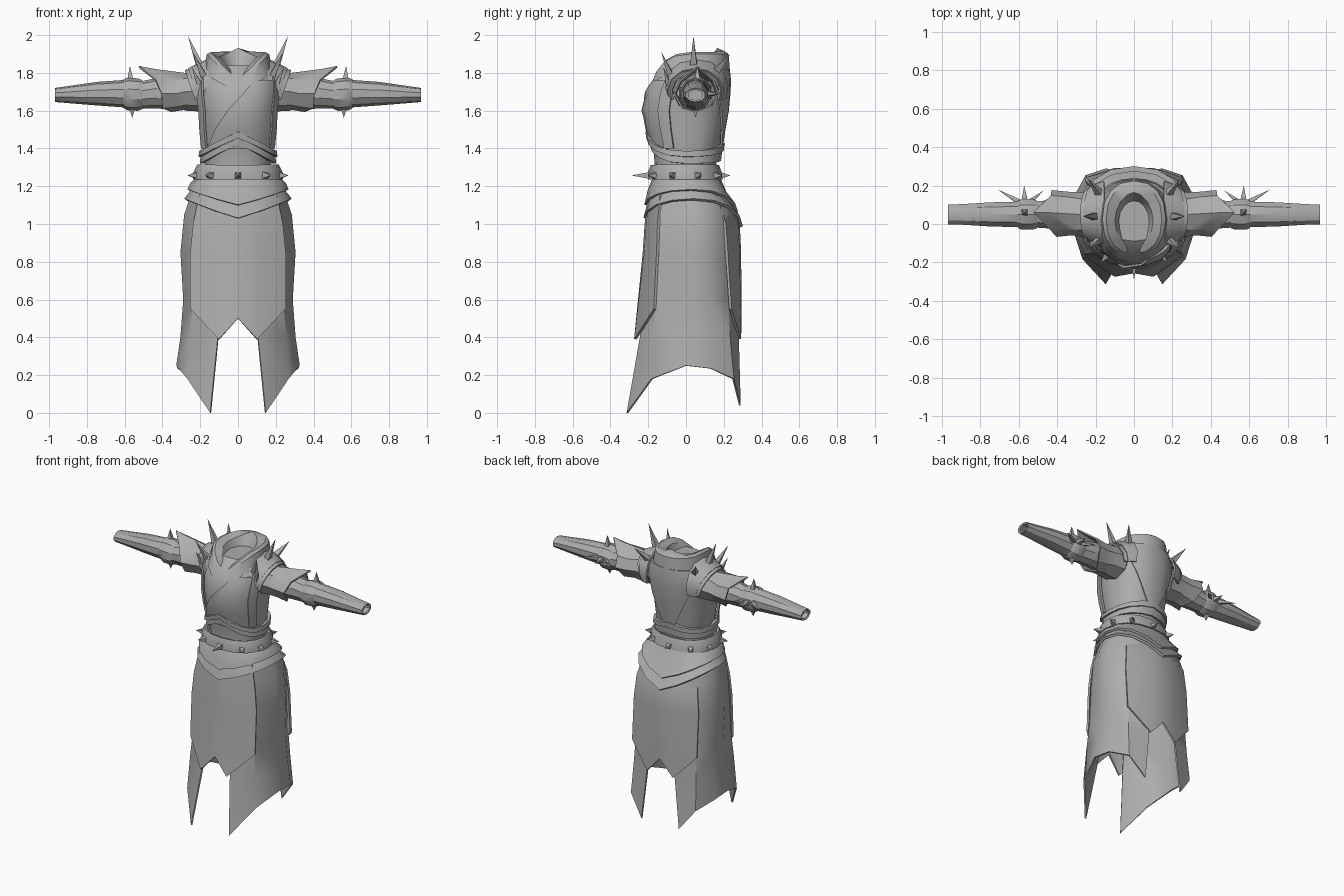
import bpy, bmesh, math
from mathutils import Vector

if "Cube" in bpy.data.objects:
    bpy.data.objects.remove(bpy.data.objects["Cube"])

cloth = bpy.data.materials.new("grey cloth")
cloth.diffuse_color = (0.42, 0.42, 0.42, 1)
cloth.use_nodes = True
cloth.node_tree.nodes["Principled BSDF"].inputs["Base Color"].default_value = cloth.diffuse_color


def finish(name, bm, thick=0, mirror=False, angle=32):
    """Turn a bmesh into a finished, shaded object."""
    bmesh.ops.recalc_face_normals(bm, faces=bm.faces)
    me = bpy.data.meshes.new(name)
    bm.to_mesh(me)
    bm.free()
    ob = bpy.data.objects.new(name, me)
    bpy.context.collection.objects.link(ob)
    me.materials.append(cloth)
    if thick:
        s = ob.modifiers.new("thickness", 'SOLIDIFY')
        s.thickness, s.offset = thick, 0
    if mirror:
        ob.modifiers.new("mirror", 'MIRROR')
    bpy.ops.object.select_all(action='DESELECT')
    ob.select_set(True)
    bpy.context.view_layer.objects.active = ob
    bpy.ops.object.convert(target='MESH')
    bpy.ops.object.shade_smooth_by_angle(angle=math.radians(angle))
    return ob


def sheet(name, rows, closed=False, cap=False, **kw):
    """Skin rows of points; cap closes the last row."""
    bm = bmesh.new()
    grid = [[bm.verts.new(p) for p in r] for r in rows]
    n = len(rows[0])
    for a, b in zip(grid, grid[1:]):
        for i in range(n if closed else n - 1):
            j = (i + 1) % n
            bm.faces.new((a[i], a[j], b[j], b[i]))
    if cap:
        bm.faces.new(grid[-1])
    return finish(name, bm, **kw)


def spikes(name, items, mirror=False):
    """Four-sided spikes from (base, tip, radius)."""
    bm = bmesh.new()
    for base, tip, r in items:
        base, tip = Vector(base), Vector(tip)
        d = (tip - base).normalized()
        u = d.orthogonal().normalized()
        w = d.cross(u)
        foot = [bm.verts.new(base + r * (u * math.cos(a) + w * math.sin(a)))
                for a in (0, math.pi / 2, math.pi, 1.5 * math.pi)]
        top = bm.verts.new(tip)
        bm.faces.new(foot)
        for i in range(4):
            bm.faces.new((foot[i], foot[(i + 1) % 4], top))
    return finish(name, bm, mirror=mirror)


def around(t, rx, yf, yb, e=0.88):
    """Point on a slightly boxy oval, t = 0 at the front."""
    s, c = math.sin(t), math.cos(t)
    x = math.copysign(abs(s) ** e, s) * rx
    return x, (yf + yb) / 2 - math.copysign(abs(c) ** e, c) * (yb - yf) / 2


def ring(rx, yf, yb, zf, zs=None, zb=None, n=16, e=0.88):
    """Oval ring with separate front, side and back heights."""
    zs = zf if zs is None else zs
    zb = zf if zb is None else zb
    pts = []
    for i in range(n):
        t = 2 * math.pi * i / n
        end = zf if math.cos(t) >= 0 else zb
        pts.append((*around(t, rx, yf, yb, e), end + (zs - end) * abs(math.sin(t))))
    return pts


def arm_ring(x, cz, ry, rz, cy=0.05, n=10):
    return [(x, cy + ry * math.sin(2 * math.pi * i / n),
             cz + rz * math.cos(2 * math.pi * i / n)) for i in range(n)]


# torso: height, half width, front, back
BODY = [(1.20, .18, -.16, .155), (1.30, .17, -.165, .155), (1.40, .185, -.172, .18),
        (1.50, .195, -.20, .195), (1.60, .20, -.222, .213), (1.70, .212, -.205, .222),
        (1.78, .21, -.165, .225), (1.84, .165, -.09, .215)]


def body(t, z, off):
    """Point just outside the torso."""
    for a, b in zip(BODY, BODY[1:]):
        if z <= b[0]:
            break
    k = (z - a[0]) / (b[0] - a[0])
    w, f, r = [a[i] + (b[i] - a[i]) * k for i in (1, 2, 3)]
    return (*around(t, w + off, f - off, r + off), z)


def panel(name, left, right, zs, cols=6, off=0.008, mirror=False):
    """Plate lying on the torso between two angle rules."""
    rows = []
    for z in zs:
        a, b = left(z), right(z)
        rows.append([body(a + (b - a) * i / cols, z, off) for i in range(cols + 1)])
    return sheet(name, rows, thick=0.012, mirror=mirror)


sheet("torso", [ring(w, f, b, z) for z, w, f, b in BODY], closed=True, cap=True)

ZS = [1.40, 1.50, 1.60, 1.70, 1.76]
panel("chest_wrap", lambda z: -0.95 + (z - 1.40) * 3.6, lambda z: 1.0, ZS)
panel("side_strap", lambda z: 0.95, lambda z: 1.25, ZS + [1.8], cols=2, off=0.014, mirror=True)
panel("back_plate", lambda z: math.pi - 0.15 - (z - 1.4) * 2.3,
      lambda z: math.pi + 0.15 + (z - 1.4) * 2.3, ZS + [1.82], cols=8)

# collar with a pointed neck opening
sheet("collar", [ring(.185, -.20, .232, 1.70, 1.80, 1.82),
                 ring(.165, -.17, .225, 1.75, 1.90, 1.90),
                 ring(.145, -.155, .205, 1.765, 1.91, 1.915),
                 ring(.10, -.13, .165, 1.765, 1.885, 1.932, e=1.1),
                 ring(.07, -.08, .12, 1.77, 1.82, 1.84, e=1.1)],
      closed=True, cap=True)

# pointed waist bands
sheet("waist_band_upper", [ring(.195, -.205, .195, 1.49, 1.385, 1.43),
                           ring(.20, -.20, .19, 1.455, 1.355, 1.39)], closed=True, thick=.02)
sheet("waist_band_lower", [ring(.19, -.19, .185, 1.46, 1.36, 1.39),
                           ring(.195, -.185, .178, 1.42, 1.32, 1.335)], closed=True, thick=.015)

# belt and its spikes
sheet("belt", [ring(.207, -.178, .165, 1.31), ring(.225, -.19, .178, 1.275),
               ring(.228, -.192, .185, 1.235)], closed=True, thick=.02)
studs = []
for i in range(10):
    t = 2 * math.pi * i / 10
    x, y = around(t, .225, -.19, .18)
    l = 0.10 if i == 0 else 0.055
    studs.append(((x, y, 1.257), (x + l * math.sin(t), y - l * math.cos(t), 1.257), .026))
spikes("belt_spikes", studs)

# two layers of pointed hip plates
sheet("hip_plate_upper", [ring(.215, -.17, .175, 1.24), ring(.245, -.195, .215, 1.18, 1.215, 1.15),
                          ring(.262, -.213, .27, 1.10, 1.18, 1.06)], closed=True, thick=.015)
sheet("hip_plate_lower", [ring(.22, -.17, .18, 1.20), ring(.255, -.195, .23, 1.12, 1.16, 1.10),
                          ring(.278, -.218, .295, 1.03, 1.13, .985)], closed=True, thick=.015)

# long side skirts, front edge to back edge
sheet("side_skirt", [
    [(.08, -.17, 1.18), (.18, -.13, 1.18), (.235, 0, 1.18), (.235, .08, 1.18), (.18, .16, 1.18), (.08, .18, 1.18)],
    [(.09, -.19, 1.05), (.22, -.135, 1.05), (.28, 0, 1.05), (.28, .1, 1.05), (.22, .2, 1.05), (.09, .25, 1.05)],
    [(.095, -.20, .85), (.235, -.14, .85), (.30, 0, .85), (.30, .1, .85), (.235, .21, .85), (.10, .265, .85)],
    [(.10, -.22, .6), (.235, -.155, .6), (.285, 0, .6), (.285, .11, .6), (.23, .22, .6), (.10, .27, .6)],
    [(.105, -.24, .4), (.25, -.17, .4), (.30, 0, .4), (.30, .12, .4), (.24, .23, .4), (.105, .275, .4)],
    [(.145, -.31, 0), (.265, -.18, .18), (.322, 0, .25), (.315, .13, .235), (.25, .25, .18), (.145, .285, .04)]],
    thick=.01, mirror=True, angle=40)


# notched front and back panels, mirrored across the middle
def apron(name, rows):
    full = [r + [(-x, y, z) for x, y, z in reversed(r[:-1])] for r in rows]
    sheet(name, full, thick=.014, angle=40)


apron("front_panel", [
    [(.20, -.13, 1.17), (.10, -.18, 1.17), (0, -.19, 1.17)],
    [(.235, -.145, 1.0), (.10, -.205, 1.0), (0, -.212, 1.0)],
    [(.25, -.15, .85), (.10, -.215, .85), (0, -.222, .85)],
    [(.25, -.165, .55), (.10, -.268, .39), (0, -.25, .50)]])
apron("back_panel", [
    [(.20, .15, 1.17), (.10, .18, 1.17), (0, .19, 1.17)],
    [(.235, .205, 1.0), (.10, .27, 1.0), (0, .278, 1.0)],
    [(.25, .215, .85), (.10, .278, .85), (0, .285, .85)],
    [(.25, .235, .55), (.10, .285, .39), (0, .287, .50)]])

# sleeves with a hollow cuff
sheet("sleeve", [arm_ring(*r) for r in (
    (.16, 1.70, .09, .095), (.40, 1.695, .08, .085), (.50, 1.685, .073, .073),
    (.60, 1.69, .07, .073), (.75, 1.69, .066, .062), (.90, 1.685, .056, .045),
    (.97, 1.683, .054, .037), (.965, 1.683, .04, .027), (.93, 1.683, .04, .027))],
    closed=True, cap=True, mirror=True)

# arm bands
sheet("arm_band", [arm_ring(.505, 1.685, .076, .076), arm_ring(.53, 1.685, .084, .086),
                   arm_ring(.585, 1.688, .084, .086), arm_ring(.605, 1.69, .074, .077)],
      closed=True, mirror=True)
spikes("arm_band_spikes", [
    ((.57, .06, 1.76), (.572, .06, 1.838), .024), ((.56, .05, 1.615), (.56, .05, 1.562), .024),
    ((.57, .12, 1.69), (.572, .20, 1.69), .024), ((.59, .11, 1.69), (.71, .18, 1.69), .02),
    ((.55, .11, 1.69), (.47, .175, 1.69), .018)], mirror=True)

# flared shoulder caps ending in a point at the top
flare = [(.525, .06, 1.832), (.435, .145, 1.76), (.43, .172, 1.69), (.40, .12, 1.62),
         (.355, .05, 1.598), (.40, -.02, 1.615), (.405, -.062, 1.69), (.435, -.03, 1.76)]
sheet("shoulder_cap", [arm_ring(.19, 1.705, .12, .105, n=8), arm_ring(.28, 1.70, .11, .095, n=8),
                       [(x - .08, .05 + (y - .05) * .93, 1.70 + (z - 1.70) * .88) for x, y, z in flare],
                       flare], closed=True, thick=.01, mirror=True)


# layered shoulder guards over the top of each arm
def arc(x, cz, ry, rz, lean):
    out = []
    for i in range(9):
        a = math.radians(-112 + 28 * i)
        out.append((x + lean * math.cos(a), .05 + ry * math.sin(a), cz + rz * math.cos(a)))
    return out


sheet("shoulder_guard_upper", [arc(.155, 1.72, .17, .15, 0), arc(.20, 1.71, .155, .13, .02),
                               arc(.22, 1.70, .145, .12, .04)], thick=.012, mirror=True)
sheet("shoulder_guard_lower", [arc(.19, 1.71, .15, .12, 0), arc(.24, 1.70, .13, .11, .04)],
      thick=.012, mirror=True)
spikes("shoulder_spikes", [
    ((.195, .04, 1.82), (.265, .04, 1.995), .03), ((.175, -.075, 1.77), (.24, -.13, 1.91), .026),
    ((.18, .16, 1.81), (.24, .235, 1.90), .026), ((.20, -.09, 1.73), (.245, -.12, 1.83), .02)],
    mirror=True)
